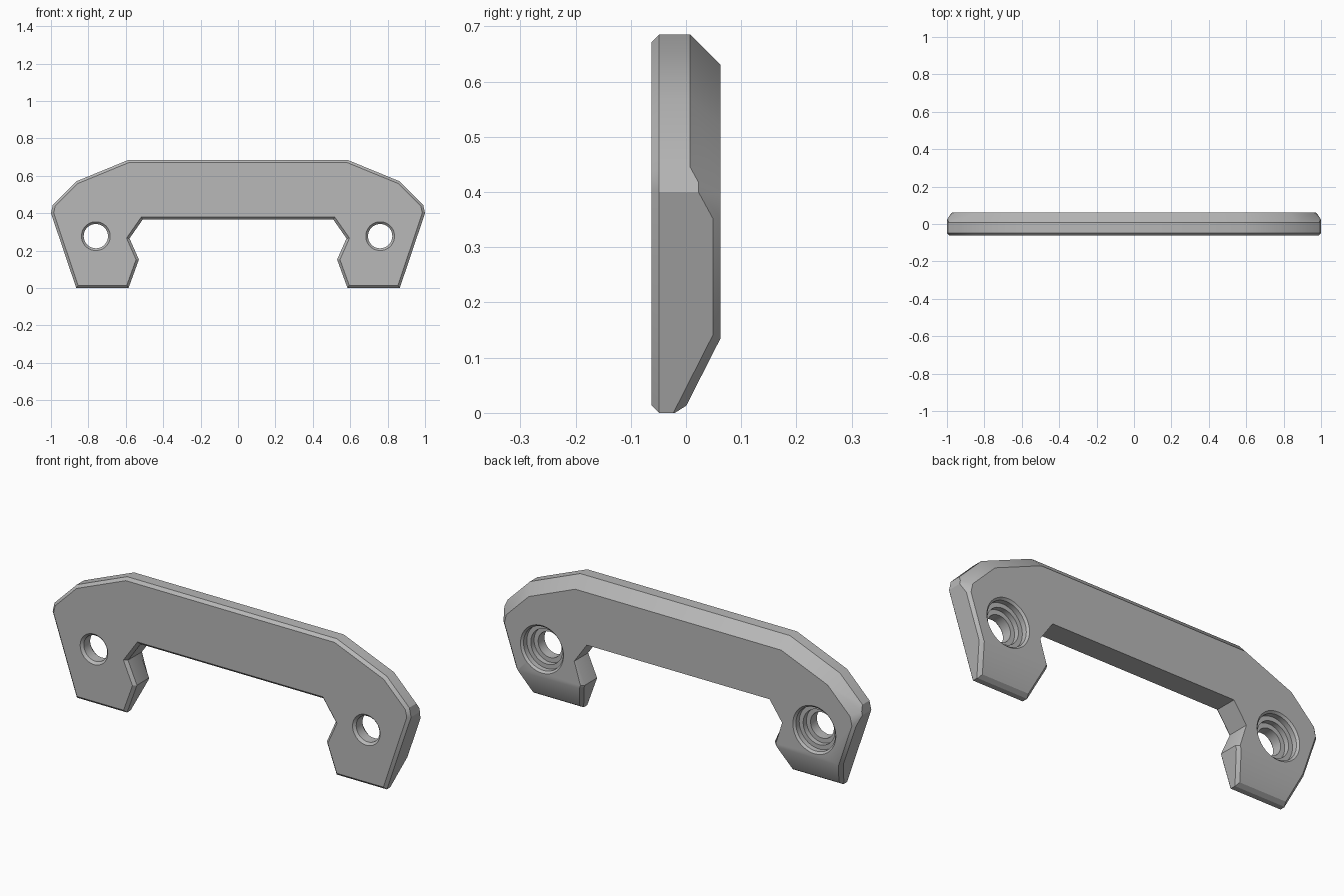
import bpy
import bmesh
import math
from mathutils import Vector

old = bpy.data.objects.get("Cube")
if old:
    bpy.data.objects.remove(old, do_unlink=True)

HALF = 0.0625     # half the plate thickness
SMALL = 0.014     # fine edge chamfer
LARGE = 0.055     # wide chamfer along the back of the top

grey = bpy.data.materials.new("plain grey")
grey.use_nodes = True
grey.diffuse_color = (0.48, 0.48, 0.48, 1)
grey.node_tree.nodes["Principled BSDF"].inputs["Base Color"].default_value = grey.diffuse_color


def make_object(name, bm):
    bmesh.ops.recalc_face_normals(bm, faces=bm.faces)
    mesh = bpy.data.meshes.new(name)
    bm.to_mesh(mesh)
    bm.free()
    mesh.materials.append(grey)
    obj = bpy.data.objects.new(name, mesh)
    bpy.context.collection.objects.link(obj)
    return obj


def cut(bm, point, normal):
    """Slice off everything beyond a plane and close the opening."""
    geom = bm.verts[:] + bm.edges[:] + bm.faces[:]
    res = bmesh.ops.bisect_plane(bm, geom=geom, dist=1e-5, plane_co=point,
                                 plane_no=normal, clear_outer=True)
    edges = [e for e in res["geom_cut"]
             if isinstance(e, bmesh.types.BMEdge) and e.is_boundary]
    if edges:
        bmesh.ops.edgeloop_fill(bm, edges=edges)
    bm.normal_update()


def chamfer(bm, point, wall, face, size):
    """Cut the edge where two outward directions meet."""
    normal = (wall + face).normalized()
    cut(bm, point - normal * size * math.sqrt(0.5), normal)


# Handle outline: outer side first, then the foot and the bar underside
top, shoulder = (0.585, 0.685), (0.865, 0.57)
corner, cheek = (0.99, 0.445), (1.0, 0.40)
heel = (0.865, 0.0)
right = [top, shoulder, corner, cheek, heel,
         (0.585, 0.0), (0.53, 0.152), (0.58, 0.265), (0.51, 0.365)]
outline = right + [(-x, z) for x, z in reversed(right)]

bm = bmesh.new()
front = bm.faces.new([bm.verts.new((x, -HALF, z)) for x, z in outline])
ext = bmesh.ops.extrude_face_region(bm, geom=[front], use_keep_orig=True)
bmesh.ops.translate(bm, vec=(0, 2 * HALF, 0),
                    verts=[v for v in ext["geom"] if isinstance(v, bmesh.types.BMVert)])
bmesh.ops.recalc_face_normals(bm, faces=bm.faces)

# Fine chamfer all around the front
rim = [e for e in bm.edges if all(v.co.y < 0 for v in e.verts)]
bmesh.ops.bevel(bm, geom=rim, offset=SMALL, offset_type='OFFSET',
                segments=1, profile=0.5, affect='EDGES')

# Sloped backs of the feet
slope = Vector((0, 0.123, -0.0625)).normalized()
fold = 0.135
cut(bm, Vector((0, HALF, fold)), slope)
cut(bm, Vector((0, -0.02, 0)), Vector((0, 0.014, -0.022)).normalized())

# Chamfers along the back of the top, shoulders and outer sides
back = Vector((0, 1, 0))
chamfer(bm, Vector((0, HALF, top[1])), Vector((0, 0, 1)), back, LARGE)
for side in (1, -1):
    for a, b, size in ((top, shoulder, LARGE), (shoulder, corner, LARGE),
                       (corner, cheek, 0.04), (cheek, heel, SMALL)):
        wall = Vector((side * (a[1] - b[1]), 0, b[0] - a[0])).normalized()
        chamfer(bm, Vector((side * a[0], HALF, a[1])), wall, back, size)
    t = fold / cheek[1]
    edge_x = heel[0] + (cheek[0] - heel[0]) * t
    chamfer(bm, Vector((side * edge_x, HALF, fold)), wall, slope, SMALL)

# Chamfers on the inner back edges of the feet
inner = []
for e in bm.edges:
    mid = (e.verts[0].co + e.verts[1].co) / 2
    if len(e.link_faces) == 2 and abs(mid.x) < 0.6 and mid.z < 0.27:
        low, high = sorted(f.normal.y for f in e.link_faces)
        if abs(low) < 0.01 and high > 0.7:
            inner.append(e)
bmesh.ops.bevel(bm, geom=inner, offset=SMALL, offset_type='OFFSET',
                segments=1, profile=0.5, affect='EDGES')
handle = make_object("handle", bm)

# Stepped screw holes: depth and radius of each ring
steps = [(-0.0725, 0.087), (-0.0505, 0.065), (0.0, 0.065), (0.0, 0.088),
         (0.026, 0.088), (0.026, 0.11), (0.0525, 0.11), (0.0725, 0.13)]
SIDES = 48
bm = bmesh.new()
for x in (-0.76, 0.76):
    rings = []
    for y, r in steps:
        angles = [math.tau * i / SIDES for i in range(SIDES)]
        rings.append([bm.verts.new((x + r * math.cos(a), y, 0.277 + r * math.sin(a)))
                      for a in angles])
    for a, b in zip(rings, rings[1:]):
        for i in range(SIDES):
            j = (i + 1) % SIDES
            bm.faces.new((a[i], a[j], b[j], b[i]))
    bm.faces.new(rings[0])
    bm.faces.new(rings[-1])
cutter = make_object("screw_hole_cutter", bm)
cutter.hide_render = True

mod = handle.modifiers.new("screw holes", 'BOOLEAN')
mod.operation = 'DIFFERENCE'
mod.solver = 'EXACT'
mod.object = cutter
for obj in bpy.context.selected_objects:
    obj.select_set(False)
handle.select_set(True)
bpy.context.view_layer.objects.active = handle
bpy.ops.object.modifier_apply(modifier=mod.name)
bpy.data.objects.remove(cutter, do_unlink=True)
bpy.ops.object.shade_smooth_by_angle(angle=math.radians(30))
